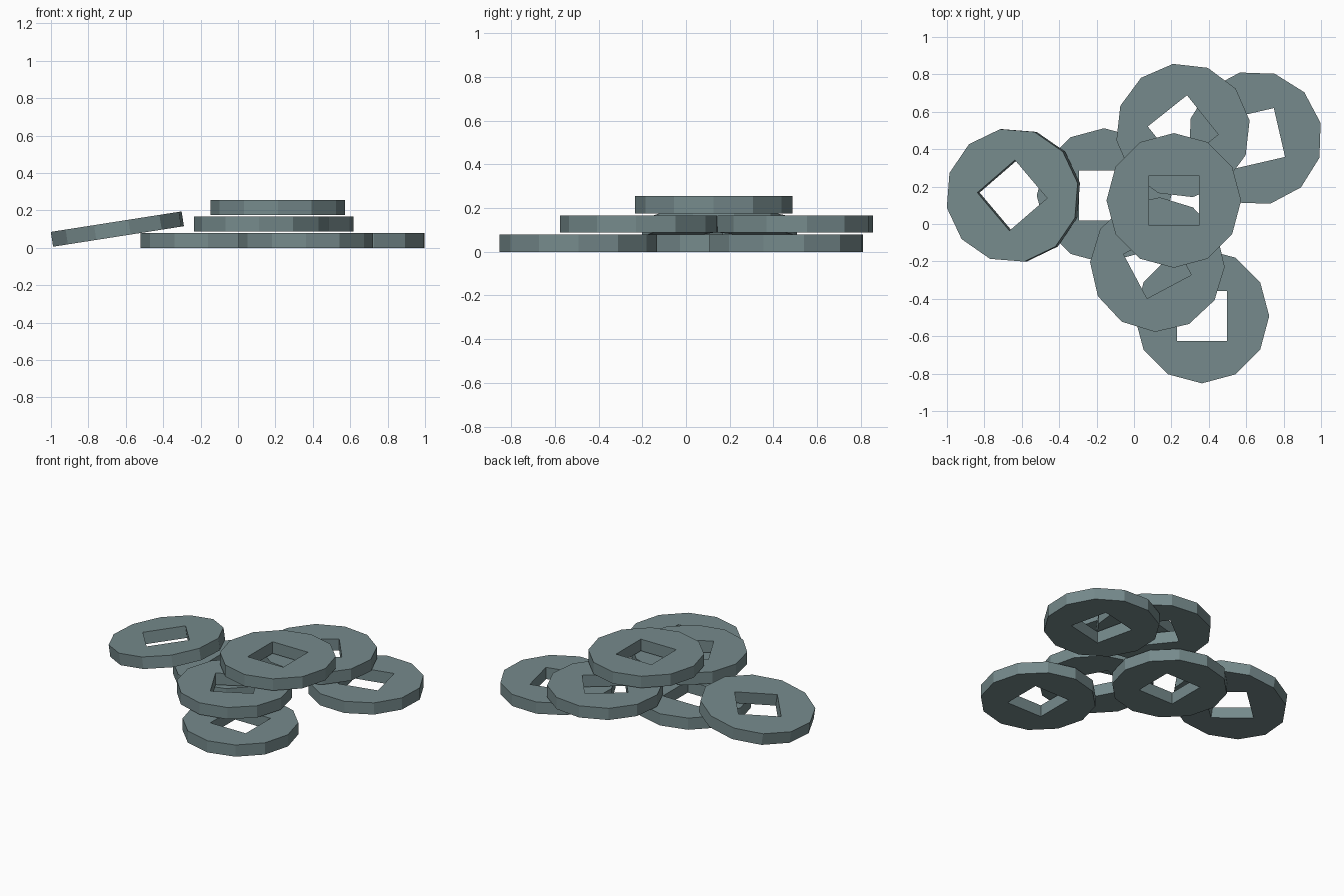
import bpy, bmesh
from math import sin, cos, radians
from mathutils import Matrix

if "Cube" in bpy.data.objects:
    bpy.data.objects.remove(bpy.data.objects["Cube"])

R, HALF, THICK = 0.36, 0.134, 0.08   # coin radius, half hole side, thickness

metal = bpy.data.materials.new("grey_teal_metal")
metal.diffuse_color = (0.18, 0.255, 0.262, 1)
metal.use_nodes = True
metal.node_tree.nodes["Principled BSDF"].inputs["Base Color"].default_value = metal.diffuse_color


def coin(name, x, y, z, spin, tilt=0):
    """Twelve-sided disc with a square hole, centred at x, y, z."""
    bm = bmesh.new()

    def ring(n, radius, offset, h):
        return [bm.verts.new((radius * cos(radians(offset + i * 360 / n)),
                              radius * sin(radians(offset + i * 360 / n)), h))
                for i in range(n)]

    levels = [(ring(12, R, 0, h), ring(4, HALF * 2 ** 0.5, 45, h))
              for h in (-THICK / 2, THICK / 2)]
    # Flat faces: one six-cornered piece for each side of the hole
    for o, c in levels:
        for k in range(4):
            bm.faces.new([c[k - 1]] + [o[(3 * k + j) % 12] for j in (-1, 0, 1, 2)] + [c[k]])
    # Rim and hole walls
    for low, high in zip(*levels):
        for i in range(len(low)):
            bm.faces.new((low[i - 1], low[i], high[i], high[i - 1]))
    bmesh.ops.recalc_face_normals(bm, faces=bm.faces)
    mesh = bpy.data.meshes.new(name)
    bm.to_mesh(mesh)
    bm.free()
    mesh.materials.append(metal)
    ob = bpy.data.objects.new(name, mesh)
    ob.matrix_world = (Matrix.Translation((x, y, z))
                       @ Matrix.Rotation(radians(tilt), 4, 'Y')
                       @ Matrix.Rotation(radians(spin), 4, 'Z'))
    bpy.context.collection.objects.link(ob)


# Bottom layer
coin("bottom_coin_front", 0.363, -0.492, 0.04, 0)
coin("bottom_coin_left", -0.16, 0.152, 0.04, 0)
coin("bottom_coin_right", 0.647, 0.459, 0.04, 13)
# Middle layer
coin("middle_coin_back", 0.262, 0.5, 0.127, 38.5)
coin("middle_coin_front", 0.125, -0.217, 0.127, 28)
# Top and leaning coins
coin("top_coin", 0.213, 0.126, 0.216, 0)
coin("leaning_coin", -0.645, 0.153, 0.1, 40.5, -8.9)
